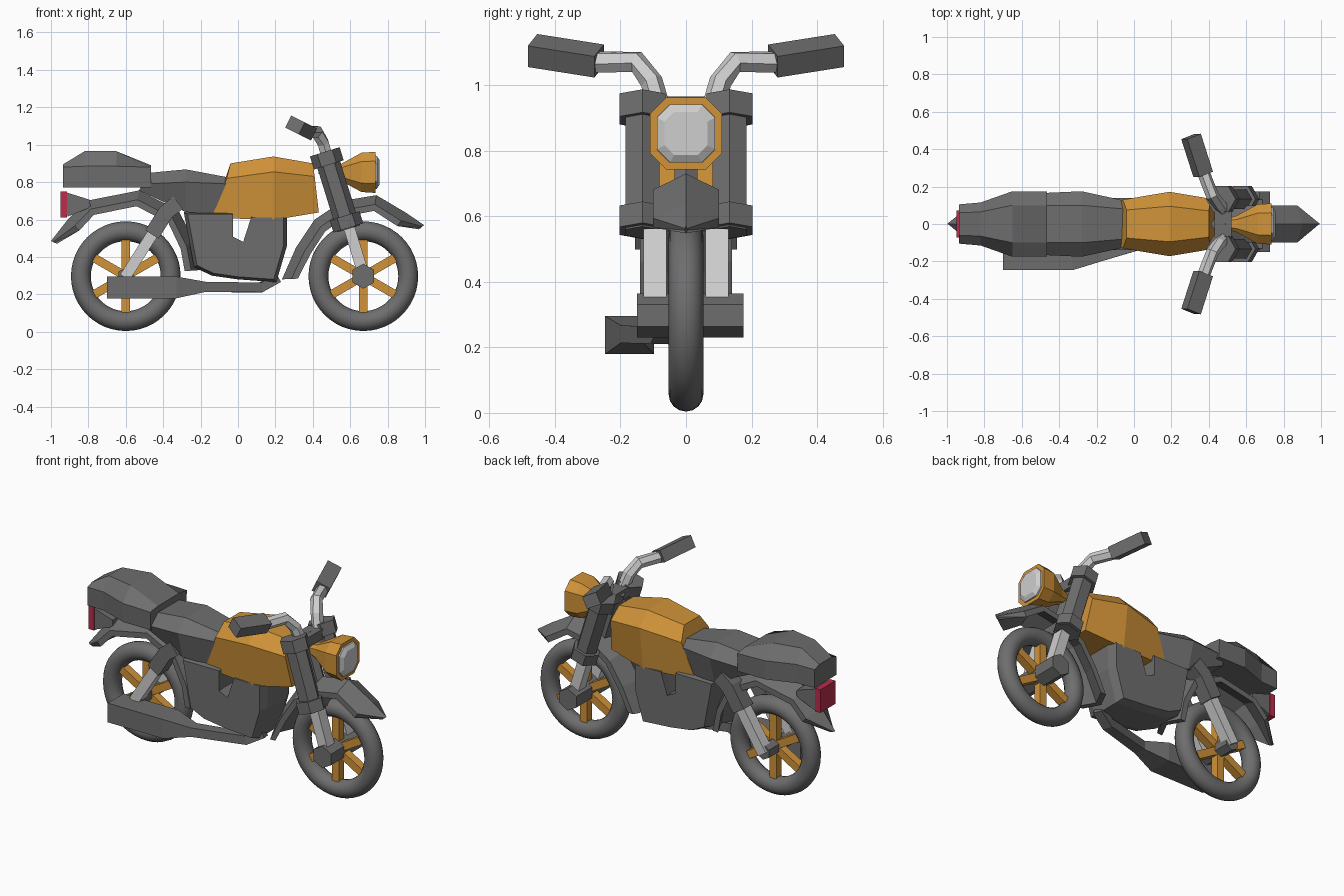
import bpy, bmesh, math
from mathutils import Vector

if "Cube" in bpy.data.objects:
    bpy.data.objects.remove(bpy.data.objects["Cube"])


def material(name, rgb):
    m = bpy.data.materials.new(name)
    m.diffuse_color = (*rgb, 1)
    m.use_nodes = True
    m.node_tree.nodes["Principled BSDF"].inputs["Base Color"].default_value = m.diffuse_color
    return m


GRAY = material("dark gray", (0.155, 0.155, 0.155))
LIGHT = material("light metal", (0.62, 0.62, 0.62))
ORANGE = material("orange paint", (0.63, 0.29, 0.04))
RED = material("red lamp", (0.5, 0.025, 0.07))


def loft(name, sections, mat):
    """Skin a list of equal-length rings and cap both ends."""
    bm = bmesh.new()
    rings = [[bm.verts.new(p) for p in s] for s in sections]
    n = len(rings[0])
    for a, b in zip(rings, rings[1:]):
        for i in range(n):
            j = (i + 1) % n
            bm.faces.new((a[i], a[j], b[j], b[i]))
    bm.faces.new(rings[0])
    bm.faces.new(rings[-1])
    bmesh.ops.recalc_face_normals(bm, faces=bm.faces)
    me = bpy.data.meshes.new(name)
    bm.to_mesh(me)
    bm.free()
    me.materials.append(mat)
    ob = bpy.data.objects.new(name, me)
    bpy.context.collection.objects.link(ob)
    return ob


def sweep(name, pts, sizes, mat, n=4, up=(0, 1, 0)):
    """Bar along a path; sizes are half widths (along up, across up)."""
    pts = [Vector(p) for p in pts]
    if isinstance(sizes, tuple):
        sizes = [sizes] * len(pts)
    rings = []
    for i, p in enumerate(pts):
        t = (pts[min(i + 1, len(pts) - 1)] - pts[max(i - 1, 0)]).normalized()
        u = Vector(up)
        u = (u - t * u.dot(t)).normalized()
        v = t.cross(u)
        k = 1 / math.cos(math.pi / n)
        ang = [2 * math.pi * (j + 0.5) / n for j in range(n)]
        a, b = sizes[i]
        rings.append([p + u * a * k * math.cos(q) + v * b * k * math.sin(q) for q in ang])
    return loft(name, rings, mat)


def body(name, stations, mat):
    """Six-sided hull; each station is bottom, shoulder, top as (x, z, half width)."""
    rings = []
    for s in stations:
        rings.append([(x, w, z) for x, z, w in s] + [(x, -w, z) for x, z, w in reversed(s)])
    return loft(name, rings, mat)


def fender(name, path, centre):
    """Ridged mudguard round a wheel; path is ridge (x, z, half width)."""
    rings = []
    for x, z, w in path:
        d = Vector((centre[0] - x, 0, centre[1] - z)).normalized()
        p = Vector((x, 0, z))
        y = Vector((0, w, 0))
        k = 0.2 + 0.8 * w / 0.1
        rings.append([p, p + d * 0.05 * k + y, p + d * 0.085 * k + y, p + d * 0.035,
                      p + d * 0.085 * k - y, p + d * 0.05 * k - y])
    return loft(name, rings, GRAY)


# wheels: smooth tyre, six spokes, hub
WZ = 0.297
for label, x, y0, y1, hub in (("front", 0.67, -0.15, 0.175, 0.058), ("rear", -0.6, -0.12, 0.12, 0.04)):
    bpy.ops.mesh.primitive_torus_add(major_radius=0.24, minor_radius=0.053, major_segments=48,
                                     minor_segments=16, location=(x, 0, WZ), rotation=(math.pi / 2, 0, 0))
    tyre = bpy.context.object
    tyre.name = label + "_tyre"
    tyre.data.materials.append(GRAY)
    bpy.ops.object.shade_smooth()
    for i in range(3):
        a = math.pi * (1 / 6 + i / 3)
        dx, dz = 0.2 * math.cos(a), 0.2 * math.sin(a)
        sweep(f"{label}_spoke_{i}", [(x - dx, 0, WZ - dz), (x + dx, 0, WZ + dz)], (0.025, 0.023), ORANGE)
    sweep(label + "_hub", [(x, y0, WZ), (x, y1, WZ)], (hub, hub), GRAY, 6, (1, 0, 0))

# mudguards
fender("front_fender", [(0.995, 0.57, 0.004), (0.9, 0.635, 0.1), (0.74, 0.73, 0.1), (0.56, 0.70, 0.1),
                        (0.41, 0.60, 0.1), (0.31, 0.45, 0.1), (0.235, 0.28, 0.1)], (0.67, 0.3))
fender("rear_fender", [(-1.0, 0.485, 0.004), (-0.91, 0.60, 0.1), (-0.81, 0.70, 0.1), (-0.53, 0.755, 0.1),
                       (-0.32, 0.65, 0.1), (-0.23, 0.48, 0.1), (-0.2, 0.33, 0.1)], (-0.6, 0.3))

# tank, seat and tail hump
body("tank", [[(-0.14, 0.61, 0.11), (-0.06, 0.82, 0.13), (-0.04, 0.90, 0.075)],
              [(0.19, 0.597, 0.14), (0.19, 0.855, 0.172), (0.19, 0.937, 0.095)],
              [(0.432, 0.638, 0.10), (0.41, 0.83, 0.135), (0.40, 0.90, 0.07)]], ORANGE)
body("seat", [[(-0.53, 0.755, 0.13), (-0.5, 0.79, 0.165), (-0.47, 0.85, 0.10)],
              [(-0.28, 0.64, 0.13), (-0.28, 0.80, 0.175), (-0.28, 0.868, 0.10)],
              [(-0.08, 0.625, 0.10), (-0.05, 0.79, 0.125), (-0.05, 0.825, 0.08)]], GRAY)
body("tail_hump", [[(-0.935, 0.77, 0.105), (-0.935, 0.88, 0.105), (-0.935, 0.895, 0.06)],
                   [(-0.82, 0.77, 0.11), (-0.82, 0.885, 0.115), (-0.82, 0.965, 0.065)],
                   [(-0.65, 0.77, 0.17), (-0.65, 0.885, 0.175), (-0.65, 0.965, 0.10)],
                   [(-0.465, 0.77, 0.17), (-0.465, 0.88, 0.175), (-0.465, 0.89, 0.10)]], GRAY)

# tail light on its bracket
sweep("tail_bracket", [(-0.915, 0, 0.68), (-0.79, 0, 0.685)], [(0.07, 0.065), (0.07, 0.02)], GRAY)
sweep("tail_light", [(-0.95, 0, 0.68), (-0.913, 0, 0.68)], (0.072, 0.07), RED)

# engine block with a V notch between the cylinders
profile = [(-0.29, 0.64), (-0.03, 0.64), (-0.03, 0.51), (0.03, 0.48), (0.075, 0.62), (0.262, 0.62),
           (0.262, 0.46), (0.205, 0.265), (0.0, 0.28), (-0.14, 0.30), (-0.235, 0.345)]
rings = []
for y, k in ((-0.14, 0.93), (-0.09, 1), (0.09, 1), (0.14, 0.93)):
    rings.append([(x * k, y, 0.48 + (z - 0.48) * k) for x, z in profile])
loft("engine", rings, GRAY)

# exhaust on the near side only
sweep("exhaust", [(-0.70, -0.172, 0.237), (-0.33, -0.172, 0.237), (-0.18, -0.165, 0.24),
                  (0.12, -0.08, 0.236), (0.21, -0.05, 0.285)],
      [(0.075, 0.058), (0.075, 0.058), (0.035, 0.027), (0.03, 0.026), (0.03, 0.026)], GRAY)

# headlight shell, rim and domed lens


def octagon(x, h):
    c = h * 0.55
    pts = [(h, c), (c, h), (-c, h), (-h, c), (-h, -c), (-c, -h), (c, -h), (h, -c)]
    return [(x, y, 0.852 + z) for y, z in pts]


loft("headlight_shell", [octagon(x, h) for x, h in
                         ((0.43, 0.008), (0.55, 0.045), (0.66, 0.105), (0.735, 0.11))], ORANGE)
loft("headlight_lens", [octagon(0.73, 0.09), octagon(0.742, 0.088), octagon(0.757, 0.065)], LIGHT)

# steering stem and bridges
sweep("steering_stem", [(0.45, 0, 0.94), (0.57, 0, 0.57)], (0.035, 0.035), GRAY, 6)
for label, x, z in (("upper", 0.475, 0.92), ("lower", 0.585, 0.59)):
    sweep(label + "_fork_bridge", [(x, -0.12, z), (x, 0.12, z)], (0.045, 0.03), GRAY, 4, (1, 0, 0))

# paired parts: forks, clamps, handlebars, grips, rear shocks
for side, s in (("left", 1), ("right", -1)):
    y = 0.133 * s

    def fork(z):
        return (0.463 + (0.965 - z) * 0.31, y, z)

    sweep("fork_upper_" + side, [fork(0.95), fork(0.55)], (0.052, 0.055), GRAY, 6)
    sweep("fork_top_clamp_" + side, [fork(0.962), fork(0.892)], (0.07, 0.072), GRAY, 6)
    sweep("fork_low_clamp_" + side, [fork(0.62), fork(0.555)], (0.07, 0.072), GRAY, 6)
    sweep("fork_lower_" + side, [(0.59, 0.095 * s, 0.57), (0.67, 0.095 * s, 0.31)], (0.035, 0.03), LIGHT)
    sweep("handlebar_" + side, [(0.475, 0.085 * s, 0.94), (0.455, 0.105 * s, 1.01), (0.42, 0.15 * s, 1.07),
                                (0.365, 0.29 * s, 1.07)], (0.03, 0.03), LIGHT, 6, (1, 0, 0.3))
    sweep("grip_" + side, [(0.37, 0.265 * s, 1.073), (0.305, 0.468 * s, 1.105)],
          (0.043, 0.036), GRAY, 4, (1, 0, -0.5))
    sweep("shock_rod_" + side, [(-0.605, 0.105 * s, 0.29), (-0.44, 0.105 * s, 0.55)], (0.033, 0.03), LIGHT)
    sweep("shock_body_" + side, [(-0.46, 0.11 * s, 0.52), (-0.385, 0.11 * s, 0.64), (-0.32, 0.11 * s, 0.69)],
          (0.045, 0.042), GRAY)
